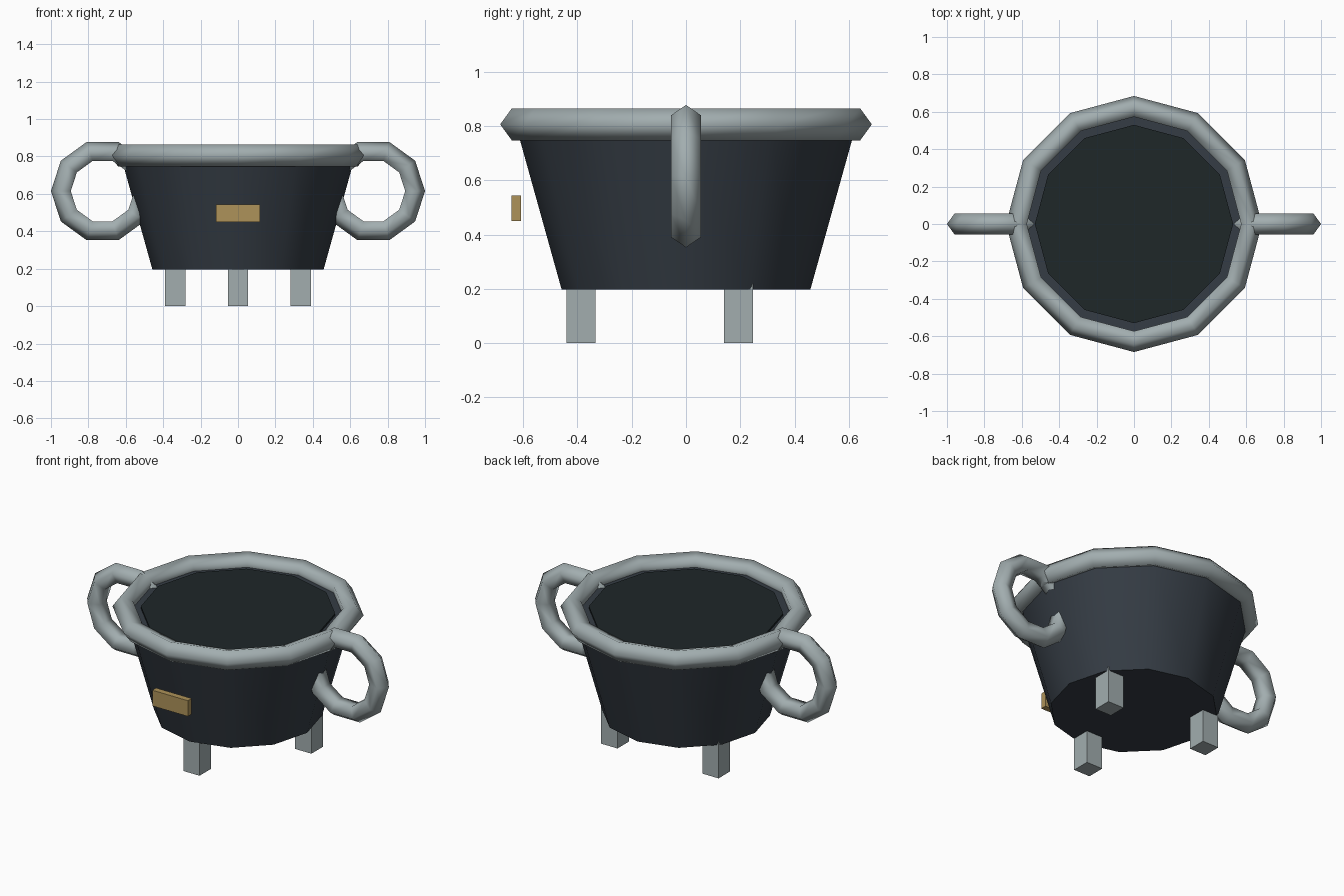
import bpy
from math import radians, cos, sin

if "Cube" in bpy.data.objects:
    bpy.data.objects.remove(bpy.data.objects["Cube"])


def material(name, rgb):
    m = bpy.data.materials.new(name)
    m.diffuse_color = (*rgb, 1)
    m.use_nodes = True
    m.node_tree.nodes["Principled BSDF"].inputs["Base Color"].default_value = m.diffuse_color
    return m


IRON = material("dark_iron", (0.035, 0.045, 0.058))
STEEL = material("grey_metal", (0.36, 0.42, 0.43))
DARK = material("dark_liquid", (0.013, 0.020, 0.022))
BRASS = material("brass", (0.42, 0.29, 0.10))


def finish(name, mat):
    ob = bpy.context.object
    ob.name = name
    ob.data.materials.append(mat)
    return ob


def frustum(name, r1, r2, z1, z2, mat):
    bpy.ops.mesh.primitive_cone_add(vertices=12, radius1=r1, radius2=r2, depth=z2 - z1,
                                    location=(0, 0, (z1 + z2) / 2))
    finish(name, mat)
    bpy.ops.object.shade_smooth_by_angle(angle=radians(40))


def ring(name, major, minor, segments, loc, rot, mat):
    # five-sided tube, smooth shaded
    bpy.ops.mesh.primitive_torus_add(major_radius=major, minor_radius=minor,
                                     major_segments=segments, minor_segments=5,
                                     location=loc, rotation=rot)
    finish(name, mat)
    bpy.ops.object.shade_smooth()


def box(name, loc, size, mat):
    bpy.ops.mesh.primitive_cube_add(size=1, location=loc)
    bpy.context.object.scale = size
    finish(name, mat)


# Tapered pot, its dark contents and the thick rim
frustum("pot_body", 0.458, 0.626, 0.197, 0.80, IRON)
frustum("pot_contents", 0.53, 0.53, 0.77, 0.812, DARK)
ring("rim", 0.623, 0.0615, 12, (0, 0, 0.806), (0, 0, 0), STEEL)

# Ring handles on both sides
for side, s in (("left", -1), ("right", 1)):
    ring(side + "_handle", 0.2175, 0.0585, 10, (s * 0.724, 0, 0.615),
         (radians(90), 0, 0), STEEL)

# Three square legs
for i, deg in enumerate((-90, 30, 150)):
    a = radians(deg)
    box(f"leg_{i + 1}", (0.387 * cos(a), 0.387 * sin(a), 0.11), (0.108, 0.108, 0.22), STEEL)

# Small plate on the front
box("front_plate", (0, -0.625, 0.497), (0.236, 0.036, 0.094), BRASS)
